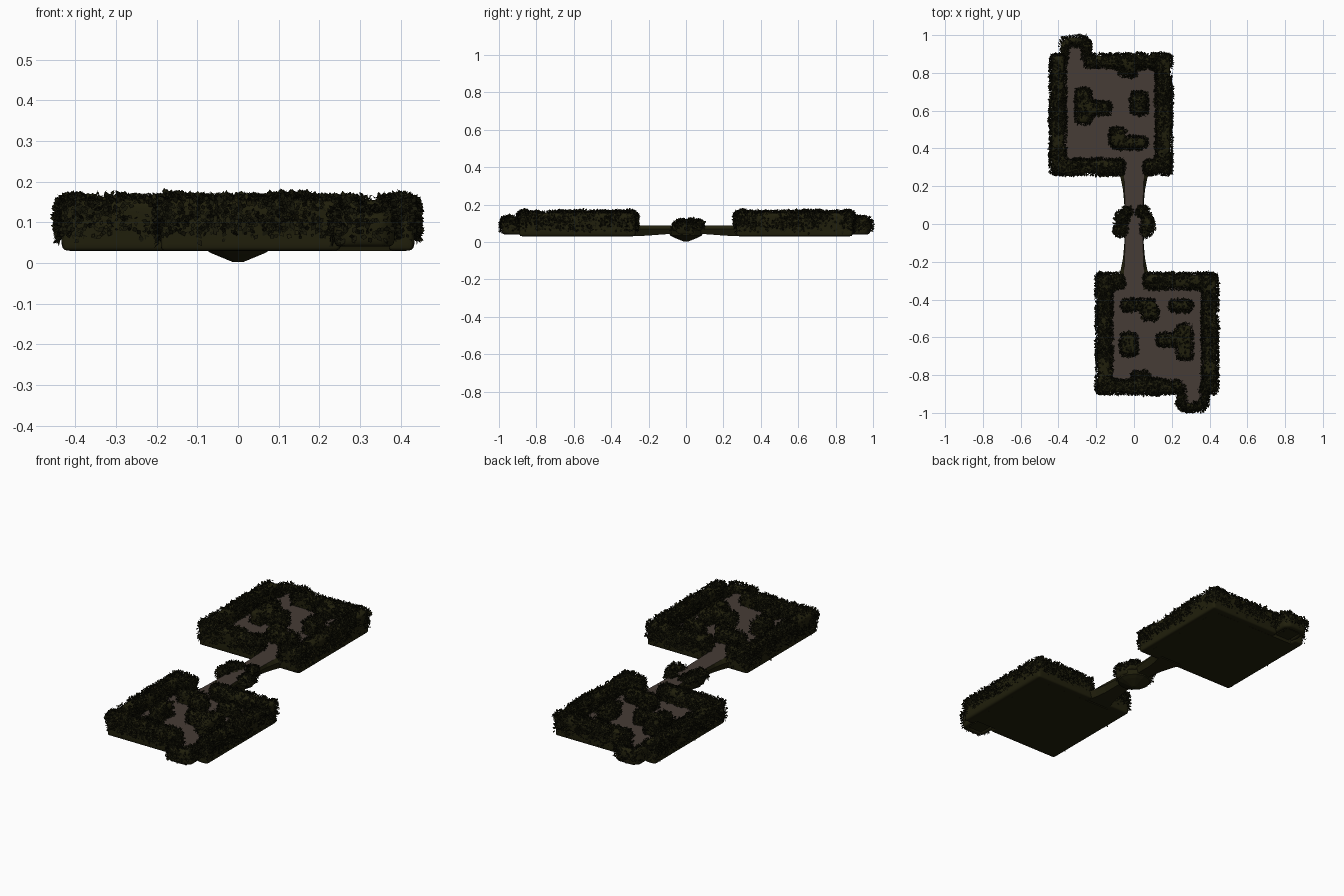
import bpy, bmesh, math, random
from mathutils import Vector, noise

random.seed(7)
if "Cube" in bpy.data.objects:
    bpy.data.objects.remove(bpy.data.objects["Cube"], do_unlink=True)


def material(name, rgb):
    m = bpy.data.materials.new(name)
    m.use_nodes = True
    m.diffuse_color = (*rgb, 1)
    bsdf = next(n for n in m.node_tree.nodes if n.type == "BSDF_PRINCIPLED")
    bsdf.inputs["Base Color"].default_value = (*rgb, 1)
    bsdf.inputs["Roughness"].default_value = 1
    return m


EARTH = material("brown earth", (0.061, 0.045, 0.037))
MOSS = material("dark moss", (0.0145, 0.0135, 0.0035))
LEAF = material("deep leaf green", (0.008, 0.0078, 0.0025))
LEAF_PALE = material("olive leaf", (0.015, 0.0135, 0.0035))

FLOOR, BASE, TOP = 0.085, 0.03, 0.155


def new_object(name, bm, mats):
    bm.normal_update()
    bmesh.ops.recalc_face_normals(bm, faces=bm.faces)
    mesh = bpy.data.meshes.new(name)
    bm.to_mesh(mesh)
    bm.free()
    for m in mats:
        mesh.materials.append(m)
    ob = bpy.data.objects.new(name, mesh)
    bpy.context.collection.objects.link(ob)
    return ob


def add_box(bm, x0, x1, y0, y1, z0, z1, turn=1):
    """Box between two corners; turn=-1 spins it half a turn about z."""
    verts = bmesh.ops.create_cube(bm, size=1)["verts"]
    for v in verts:
        v.co.x = turn * ((x0 + x1) / 2 + v.co.x * (x1 - x0))
        v.co.y = turn * ((y0 + y1) / 2 + v.co.y * (y1 - y0))
        v.co.z = (z0 + z1) / 2 + v.co.z * (z1 - z0)
    return verts


def paint_floor(ob):
    """Earth on upward faces, moss elsewhere."""
    for p in ob.data.polygons:
        p.material_index = 0 if p.normal.z > 0.9 else 1


def slab(name, rect, turn, z0=BASE):
    bm = bmesh.new()
    for v in add_box(bm, *rect, z0, FLOOR, turn):
        if v.co.z < 0.06:   # undercut lower rim
            cx, cy = turn * (rect[0] + rect[1]) / 2, turn * (rect[2] + rect[3]) / 2
            v.co.x += math.copysign(0.018, cx - v.co.x)
            v.co.y += math.copysign(0.018, cy - v.co.y)
    paint_floor(new_object(name, bm, [EARTH, MOSS]))


def leaves(name, hedge, count, low=0.05, high=0.1):
    """Scatter small pointed leaf cards over a hedge in patches, thinning towards its foot."""
    dep = bpy.context.evaluated_depsgraph_get()
    mesh = hedge.evaluated_get(dep).to_mesh()
    spots = [(p.center.copy(), p.normal.copy()) for p in mesh.polygons]
    hedge.evaluated_get(dep).to_mesh_clear()
    verts, faces = [], []
    while len(faces) < count:
        c, n = random.choice(spots)
        bare = noise.noise(c * 14) > 0.25 and random.random() < 0.8
        if bare or c.z < random.uniform(low, high) or n.z < -0.3:
            continue
        rnd = Vector([random.uniform(-1, 1) for _ in range(3)])
        along = (rnd + n * 0.35).normalized()
        side = along.cross(n + rnd * 0.3).normalized()
        size = random.uniform(0.012, 0.023)
        root = c + n * random.uniform(-0.002, 0.005)
        tip = root + along * size
        mid = root + along * size * 0.5 + n * 0.003
        k = len(verts)
        verts += [root, mid + side * size * 0.3, tip, mid - side * size * 0.3]
        faces.append((k, k + 1, k + 2, k + 3))
    me = bpy.data.meshes.new(name)
    me.from_pydata(verts, [], faces)
    me.materials.append(LEAF)
    me.materials.append(LEAF_PALE)
    for p in me.polygons:
        p.material_index = int(noise.noise(p.center * 9) > 0.3 and p.index % 2)
    bpy.context.collection.objects.link(bpy.data.objects.new(name, me))


def hedge(name, boxes, turn, leaf_count, lumps=()):
    """Rounded hedge fused from boxes and lumps, with leaf cards on it."""
    bm = bmesh.new()
    for b in boxes:
        add_box(bm, *b, turn)
    for x, y, z, r in lumps:
        new = bmesh.ops.create_icosphere(bm, subdivisions=2, radius=r)["verts"]
        for v in new:
            v.co += Vector((turn * x, turn * y, z))
    ob = new_object(name, bm, [MOSS])
    remesh = ob.modifiers.new("fuse", "REMESH")
    remesh.mode, remesh.voxel_size, remesh.use_smooth_shade = "VOXEL", 0.01, True
    soft = ob.modifiers.new("soften", "SMOOTH")
    soft.factor, soft.iterations = 0.5, 14
    bpy.context.view_layer.update()
    leaves(name + "_leaves", ob, leaf_count)


# Outer hedge walls of one garden: x0, x1, y0, y1, z0, z1
WALLS = [
    (-0.19, -0.125, -0.89, -0.27, BASE, TOP),
    (0.37, 0.435, -0.89, -0.27, BASE, TOP),
    (-0.19, 0.255, -0.89, -0.835, BASE, TOP),
    (-0.19, -0.06, -0.335, -0.27, BASE, TOP),
    (0.06, 0.435, -0.335, -0.27, BASE, TOP),
    (-0.005, 0.075, -0.86, -0.785, BASE, TOP - 0.01),
]
# Inner clumps standing on the floor
CLUMPS = [
    (-0.06, 0.10, -0.455, -0.405, 0.06, TOP),
    (0.05, 0.122, -0.502, -0.42, 0.06, TOP),
    (-0.065, 0.01, -0.69, -0.585, 0.06, TOP),
    (0.13, 0.29, -0.64, -0.585, 0.06, TOP),
    (0.235, 0.302, -0.712, -0.535, 0.06, TOP),
]
EXTRA_CLUMP = (0.195, 0.305, -0.457, -0.408, 0.06, TOP)
# Low hedge round the little exit
EXIT = [
    (0.235, 0.266, -0.965, -0.86, 0.04, 0.13),
    (0.358, 0.387, -0.965, -0.86, 0.04, 0.13),
    (0.255, 0.365, -0.987, -0.95, 0.04, 0.125),
]

# Two gardens, the second a half turn of the first
for label, turn in (("front", 1), ("back", -1)):
    slab(label + "_garden_floor", (-0.17, 0.415, -0.87, -0.29), turn)
    slab(label + "_exit_floor", (0.25, 0.372, -0.965, -0.80), turn, 0.045)
    lumps = []
    for i in range(36):
        x0, x1, y0, y1, _, top = random.choice(WALLS[:5])
        lumps.append((random.uniform(x0 + 0.03, x1 - 0.03),
                      random.uniform(y0 + 0.03, y1 - 0.03),
                      top - 0.032, random.uniform(0.032, 0.043)))
    hedge(label + "_hedge_wall", WALLS, turn, 10000, lumps)
    inner = CLUMPS + ([EXTRA_CLUMP] if turn == 1 else [])
    hedge(label + "_hedge_clumps", inner, turn, 2600)
    hedge(label + "_exit_hedge", EXIT, turn, 1000)

# Bridge lofted along y: position, path half width, side flare, underside height
STATIONS = [(0.0, 0.045, 0.004, 0.04), (0.1, 0.047, 0.004, 0.042),
            (0.18, 0.05, 0.008, 0.036), (0.24, 0.052, 0.018, 0.032),
            (0.30, 0.054, 0.036, BASE)]
stations = [(-y, *rest) for y, *rest in STATIONS[:0:-1]] + STATIONS
bm = bmesh.new()
rings = []
for y, w, flare, under in stations:
    half = [(w, FLOOR + 0.002), (w + flare, 0.07), (w * 0.7 + flare, under)]
    section = half + [(-x, z) for x, z in reversed(half)]
    rings.append([bm.verts.new((x, y, z)) for x, z in section])
for a, b in zip(rings, rings[1:]):
    for i in range(6):
        j = (i + 1) % 6
        bm.faces.new((a[i], a[j], b[j], b[i]))
bm.faces.new(rings[0])
bm.faces.new(rings[-1])
paint_floor(new_object("bridge", bm, [EARTH, MOSS]))

# Faceted round bowl under the middle of the bridge
bm = bmesh.new()
PROFILE = [(0.012, 0.002), (0.065, 0.024), (0.085, 0.035), (0.093, 0.06), (0.08, 0.08)]
rings = []
for r, z in PROFILE:
    rings.append([bm.verts.new((r * math.cos(a), r * math.sin(a), z))
                  for a in (math.tau * i / 12 for i in range(12))])
for a, b in zip(rings, rings[1:]):
    for i in range(12):
        j = (i + 1) % 12
        bm.faces.new((a[i], a[j], b[j], b[i]))
bm.faces.new(rings[0])
bm.faces.new(rings[-1])
new_object("middle_bowl", bm, [MOSS])

# Low bushes either side of the crossing
hedge("middle_bushes", [(-0.09, -0.05, -0.045, 0.045, 0.04, 0.105),
                        (0.052, 0.09, -0.045, 0.04, 0.04, 0.10)], 1, 1400,
      [(-0.062, 0.035, 0.085, 0.036), (-0.07, -0.03, 0.08, 0.036),
       (-0.03, 0.07, 0.085, 0.024), (0.045, 0.065, 0.085, 0.033),
       (0.072, -0.015, 0.08, 0.036), (0.058, -0.055, 0.075, 0.025)])
